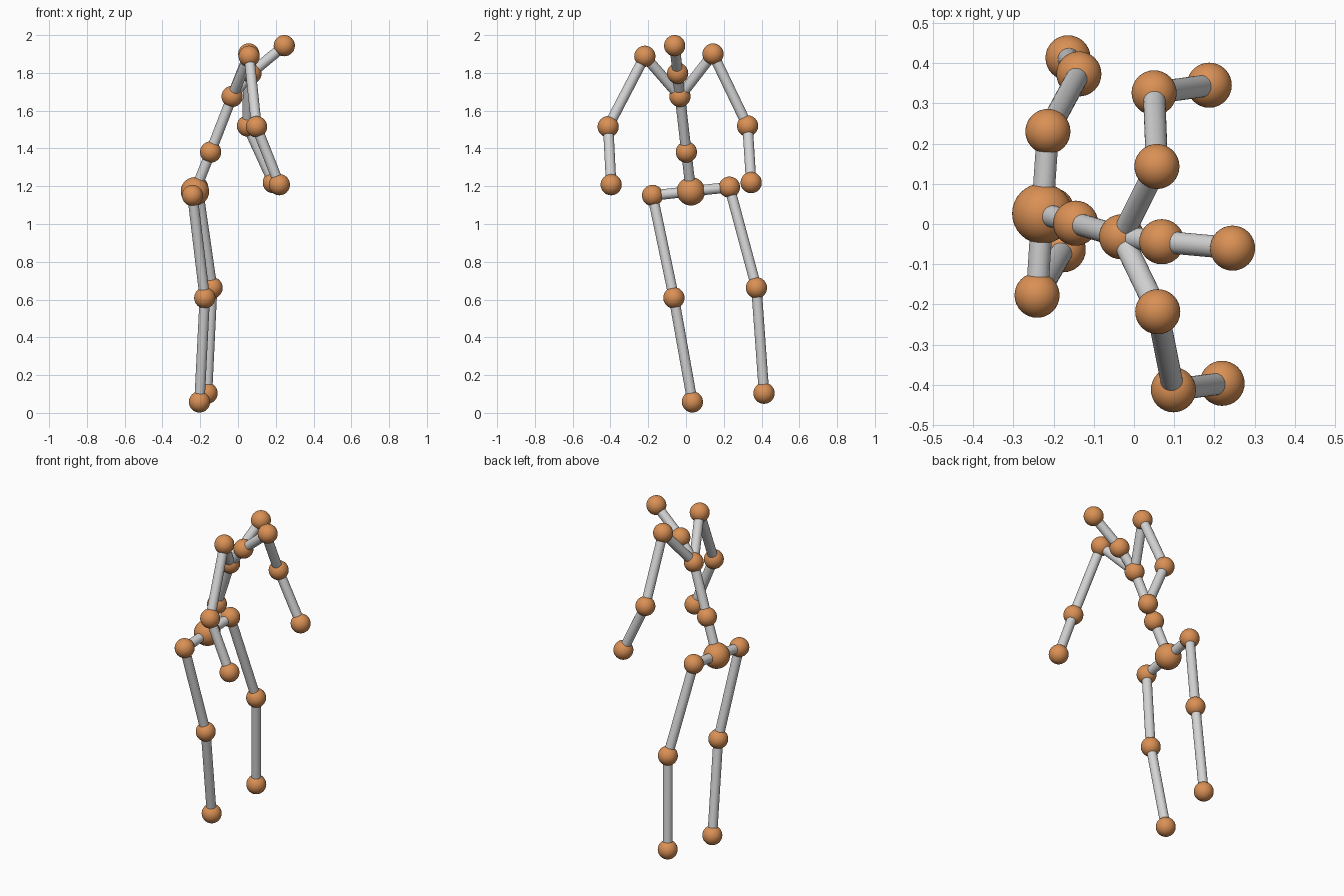
import bpy
from mathutils import Vector

if "Cube" in bpy.data.objects:
    bpy.data.objects.remove(bpy.data.objects["Cube"])

JOINT_R, PELVIS_R, BONE_R = 0.056, 0.075, 0.0275


def material(name, rgb):
    m = bpy.data.materials.new(name)
    m.diffuse_color = (*rgb, 1)
    m.use_nodes = True
    m.node_tree.nodes["Principled BSDF"].inputs["Base Color"].default_value = m.diffuse_color
    return m


orange = material("orange_joint", (0.70, 0.28, 0.09))
grey = material("light_grey_bone", (0.66, 0.66, 0.66))

# Joint centres
joints = {
    "pelvis": (-0.228, 0.026, 1.173),
    "spine": (-0.145, 0.002, 1.381),
    "chest": (-0.031, -0.032, 1.675),
    "neck": (0.069, -0.044, 1.798),
    "head": (0.245, -0.060, 1.944),
    "left_shoulder": (0.057, 0.143, 1.900),
    "left_elbow": (0.050, 0.326, 1.519),
    "left_wrist": (0.187, 0.345, 1.219),
    "right_shoulder": (0.059, -0.218, 1.888),
    "right_elbow": (0.098, -0.412, 1.515),
    "right_wrist": (0.219, -0.396, 1.208),
    "left_hip": (-0.214, 0.230, 1.195),
    "left_knee": (-0.137, 0.373, 0.662),
    "left_ankle": (-0.164, 0.413, 0.104),
    "right_hip": (-0.241, -0.177, 1.151),
    "right_knee": (-0.176, -0.064, 0.609),
    "right_ankle": (-0.204, 0.034, 0.058),
}

# Bone chains running out from the trunk
chains = [["pelvis", "spine", "chest", "neck", "head"]]
for side in ("left", "right"):
    chains.append(["chest"] + [f"{side}_{p}" for p in ("shoulder", "elbow", "wrist")])
    chains.append(["pelvis"] + [f"{side}_{p}" for p in ("hip", "knee", "ankle")])


def finish(name, mat):
    ob = bpy.context.object
    ob.name = name
    ob.data.materials.append(mat)
    bpy.ops.object.shade_smooth_by_angle()


# Ball joints
for name, pos in joints.items():
    r = PELVIS_R if name == "pelvis" else JOINT_R
    bpy.ops.mesh.primitive_uv_sphere_add(segments=32, ring_count=24, radius=r, location=pos)
    finish(name + "_joint", orange)

# Round bones between neighbouring joints
for chain in chains:
    for a, b in zip(chain, chain[1:]):
        p, q = Vector(joints[a]), Vector(joints[b])
        d = q - p
        bpy.ops.mesh.primitive_cylinder_add(
            vertices=32, radius=BONE_R, depth=d.length, location=(p + q) / 2,
            rotation=d.to_track_quat("Z", "Y").to_euler())
        finish(f"{a}_to_{b}_bone", grey)
